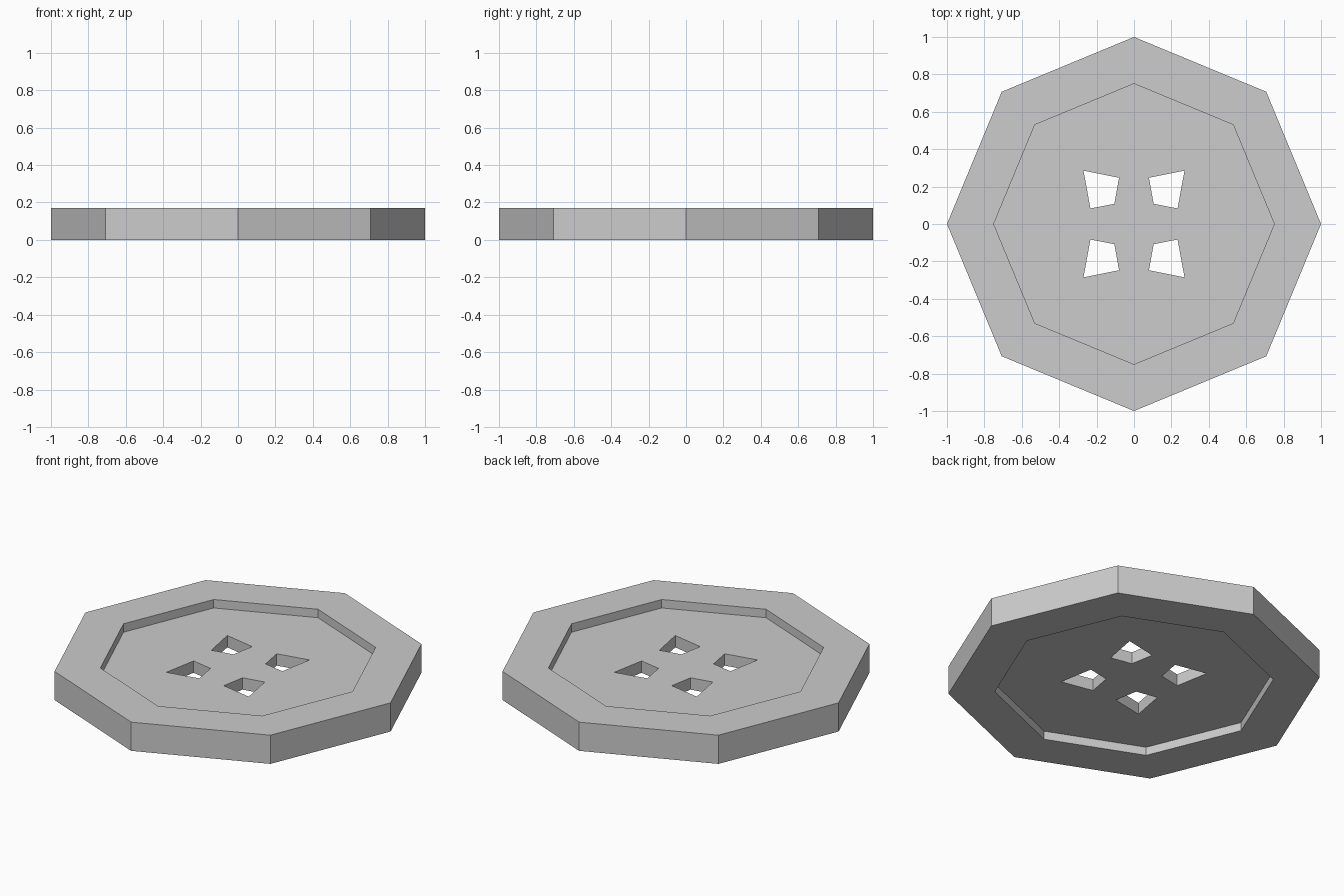
import bpy
import bmesh
from math import cos, sin, pi

cube = bpy.data.objects.get("Cube")
if cube:
    bpy.data.objects.remove(cube, do_unlink=True)

THICK = 0.17      # full height of the button
RECESS = 0.05     # depth of the dish on each side
SIDES = 8

grey = bpy.data.materials.new("light_grey")
grey.use_nodes = True
colour = (0.604, 0.604, 0.604, 1)
grey.diffuse_color = colour
grey.node_tree.nodes["Principled BSDF"].inputs["Base Color"].default_value = colour


def octagon(radius):
    return [(radius * cos(2 * pi * i / SIDES), radius * sin(2 * pi * i / SIDES))
            for i in range(SIDES)]


def prism(name, outline, bottom, top):
    """Extrude a flat outline into a closed, flat-shaded solid."""
    bm = bmesh.new()
    face = bm.faces.new([bm.verts.new((x, y, bottom)) for x, y in outline])
    side = bmesh.ops.extrude_face_region(bm, geom=[face])
    verts = [g for g in side["geom"] if isinstance(g, bmesh.types.BMVert)]
    bmesh.ops.translate(bm, vec=(0, 0, top - bottom), verts=verts)
    bmesh.ops.recalc_face_normals(bm, faces=bm.faces)
    mesh = bpy.data.meshes.new(name)
    bm.to_mesh(mesh)
    bm.free()
    mesh.materials.append(grey)
    obj = bpy.data.objects.new(name, mesh)
    bpy.context.collection.objects.link(obj)
    return obj


# Octagonal button body
button = prism("button", octagon(1), 0, THICK)

# Shallow dishes above and below, leaving a raised rim and a thin web
cutters = [prism("top_recess_cutter", octagon(0.75), THICK - RECESS, THICK + 0.1),
           prism("bottom_recess_cutter", octagon(0.75), -0.1, RECESS)]

# Four tapered thread holes, mirrored into each quadrant
hole = [(0.08, 0.247), (0.27, 0.285), (0.233, 0.083), (0.105, 0.108)]
for sx in (-1, 1):
    for sy in (-1, 1):
        cutters.append(prism("thread_hole_cutter",
                             [(sx * x, sy * y) for x, y in hole], -0.2, 0.4))

# Carve the body, then discard the cutters
bpy.context.view_layer.objects.active = button
for cutter in cutters:
    cutter.hide_render = True
    mod = button.modifiers.new("carve", 'BOOLEAN')
    mod.operation = 'DIFFERENCE'
    mod.solver = 'EXACT'
    mod.object = cutter
    bpy.ops.object.modifier_apply(modifier=mod.name)
    bpy.data.objects.remove(cutter, do_unlink=True)
